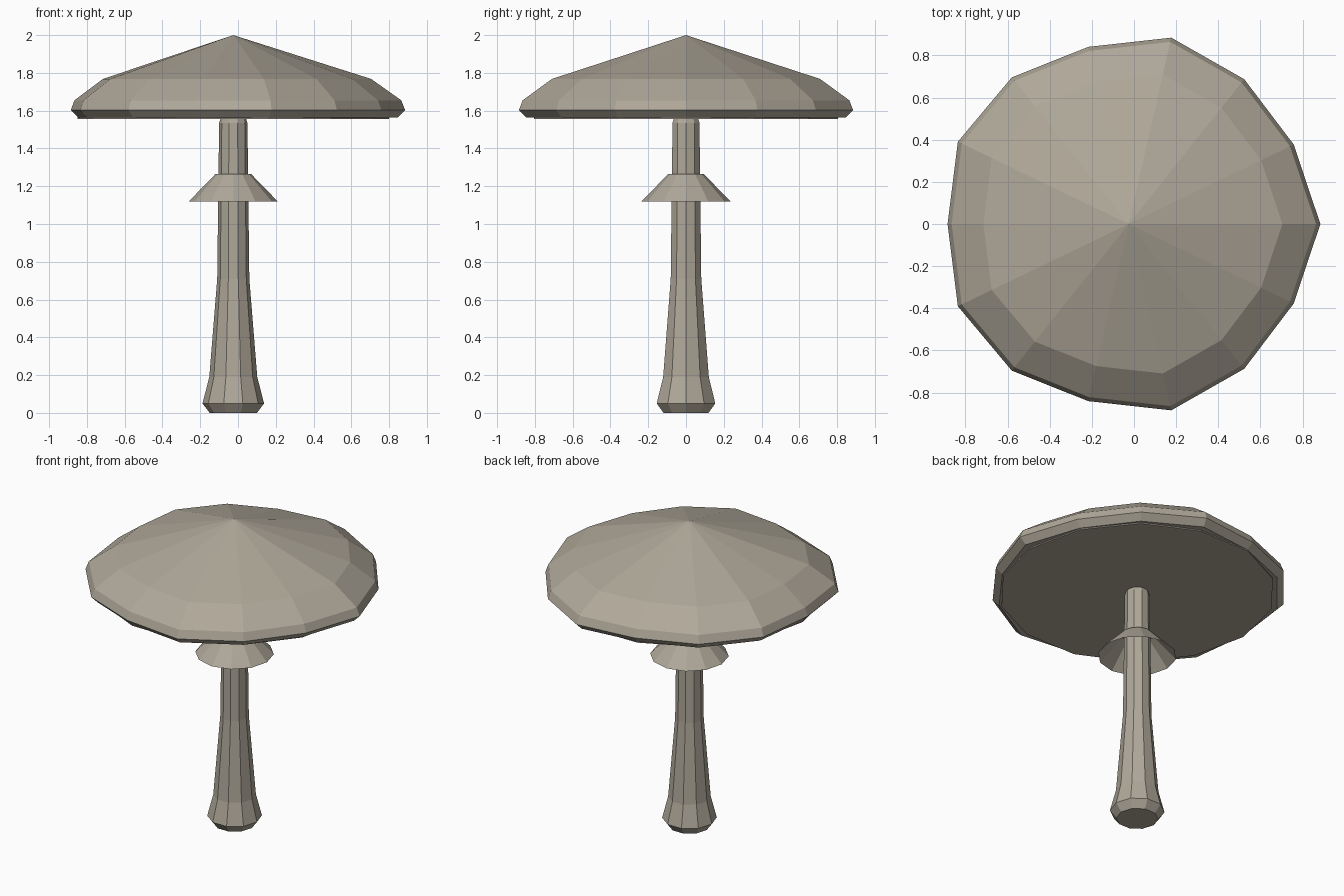
import bpy
import bmesh
from math import cos, sin, tau

if "Cube" in bpy.data.objects:
    bpy.data.objects.remove(bpy.data.objects["Cube"], do_unlink=True)

CENTRE_X = -0.025

taupe = bpy.data.materials.new("warm taupe")
taupe.use_nodes = True
colour = (0.43, 0.39, 0.32, 1)
taupe.diffuse_color = colour
taupe.node_tree.nodes["Principled BSDF"].inputs["Base Color"].default_value = colour


def lathe(name, profile, sides, wobble=0.0, close_bottom=True, close_top=True):
    """Join rings of (radius, height) from bottom to top; radius 0 makes a tip."""
    bm = bmesh.new()
    rings = []
    for radius, z in profile:
        if radius == 0:
            rings.append([bm.verts.new((CENTRE_X, 0, z))])
            continue
        ring = []
        for i in range(sides):
            a = tau * i / sides
            r = radius * (1 + wobble * cos(5 * a))
            ring.append(bm.verts.new((CENTRE_X + r * cos(a), r * sin(a), z)))
        rings.append(ring)
    for low, high in zip(rings, rings[1:]):
        for i in range(sides):
            j = (i + 1) % sides
            if len(high) == 1:
                bm.faces.new((low[i], low[j], high[0]))
            else:
                bm.faces.new((low[i], low[j], high[j], high[i]))
    if close_bottom:
        bm.faces.new(rings[0][::-1])
    if close_top and len(rings[-1]) > 1:
        bm.faces.new(rings[-1])
    mesh = bpy.data.meshes.new(name)
    bm.to_mesh(mesh)
    bm.free()
    mesh.materials.append(taupe)
    obj = bpy.data.objects.new(name, mesh)
    bpy.context.collection.objects.link(obj)
    return obj


# Stem with a swollen foot
lathe("stem", [(0.125, 0), (0.163, 0.05), (0.127, 0.19), (0.085, 0.71),
               (0.075, 1.535), (0.068, 1.557)], 10)

# Hollow skirt around the stem
lathe("stem_skirt", [(0.235, 1.12), (0.094, 1.265)], 12,
      close_bottom=False, close_top=False)

# Slightly uneven cap
lathe("cap", [(0.845, 1.563), (0.885, 1.603), (0.865, 1.655),
              (0.71, 1.768), (0, 2)], 14, wobble=0.028)

# Flat gill plate under the cap
lathe("gill_plate", [(0.825, 1.556), (0.825, 1.564)], 14)
